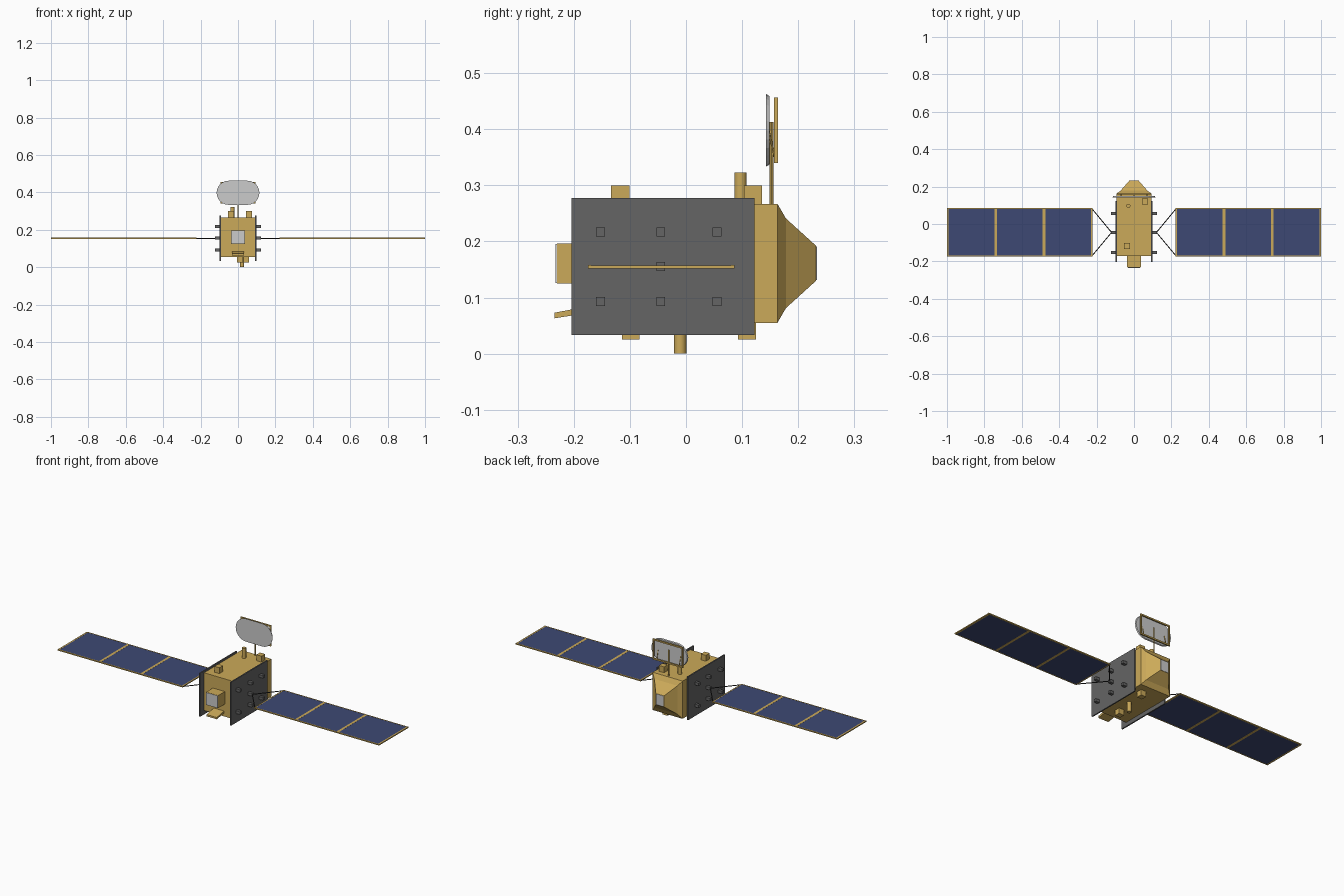
import bpy, bmesh, math
from mathutils import Vector

if "Cube" in bpy.data.objects:
    bpy.data.objects.remove(bpy.data.objects["Cube"])


def material(name, rgb):
    m = bpy.data.materials.new(name)
    m.diffuse_color = (*rgb, 1)
    m.use_nodes = True
    m.node_tree.nodes["Principled BSDF"].inputs["Base Color"].default_value = m.diffuse_color
    return m


GOLD = material("gold_foil", (0.60, 0.40, 0.10))
DARK = material("dark_grey", (0.13, 0.13, 0.13))
LIGHT = material("light_grey", (0.60, 0.60, 0.60))
BLUE = material("solar_blue", (0.048, 0.066, 0.175))
BLACK = material("black_rod", (0.03, 0.03, 0.03))


def finish(name, bm, mat):
    bmesh.ops.recalc_face_normals(bm, faces=bm.faces)
    me = bpy.data.meshes.new(name)
    bm.to_mesh(me)
    bm.free()
    me.materials.append(mat)
    ob = bpy.data.objects.new(name, me)
    bpy.context.collection.objects.link(ob)
    return ob


def box(name, x, y, z, mat):
    """Box from (min, max) ranges on each axis."""
    bm = bmesh.new()
    bmesh.ops.create_cube(bm, size=1)
    for v in bm.verts:
        v.co = [r[0] if c < 0 else r[1] for c, r in zip(v.co, (x, y, z))]
    return finish(name, bm, mat)


def rod(name, a, b, radius, mat, sides=8):
    """Cylinder between two points."""
    a, b = Vector(a), Vector(b)
    bm = bmesh.new()
    bmesh.ops.create_cone(bm, cap_ends=True, segments=sides, radius1=radius,
                          radius2=radius, depth=(b - a).length)
    q = (b - a).to_track_quat('Z', 'Y')
    for v in bm.verts:
        v.co = q @ v.co + (a + b) / 2
    ob = finish(name, bm, mat)
    if sides > 8:
        for p in ob.data.polygons:
            p.use_smooth = len(p.vertices) == 4
    return ob


def loft(name, rings, mat):
    """Skin a list of equal-length closed rings and cap both ends."""
    bm = bmesh.new()
    loops = [[bm.verts.new(p) for p in r] for r in rings]
    n = len(loops[0])
    for r, s in zip(loops, loops[1:]):
        for i in range(n):
            bm.faces.new((r[i], r[(i + 1) % n], s[(i + 1) % n], s[i]))
    bm.faces.new(loops[0])
    bm.faces.new(loops[-1])
    return finish(name, bm, mat)


def rect(y, hx, z0, z1):
    return [(-hx, y, z0), (hx, y, z0), (hx, y, z1), (-hx, y, z1)]


# body with stepped, tapering rear
loft("body", [rect(-0.17, 0.093, 0.055, 0.267), rect(0.163, 0.093, 0.055, 0.267),
              rect(0.178, 0.072, 0.081, 0.241), rect(0.232, 0.025, 0.13, 0.192)], GOLD)
box("rear_end_plate", (-0.024, 0.024), (0.23, 0.2335), (0.131, 0.191), LIGHT)

# front instrument box and its pale face
box("front_box", (-0.037, 0.037), (-0.23, -0.168), (0.125, 0.196), GOLD)
box("front_box_face", (-0.036, 0.036), (-0.2325, -0.229), (0.126, 0.195), LIGHT)

# tilted slab under the front
loft("front_slab", [rect(-0.234, 0.032, 0.063, 0.073),
                    rect(-0.165, 0.032, 0.074, 0.086)], GOLD)

# top and bottom fittings
box("top_front_box", (-0.053, -0.022), (-0.134, -0.101), (0.26, 0.3), GOLD)
box("top_rear_box", (0.042, 0.074), (0.103, 0.135), (0.26, 0.3), GOLD)
rod("top_cylinder", (-0.03, 0.097, 0.26), (-0.03, 0.097, 0.323), 0.011, GOLD, 20)
box("bottom_front_box", (-0.006, 0.026), (-0.114, -0.083), (0.025, 0.06), GOLD)
box("bottom_rear_box", (0.027, 0.059), (0.093, 0.125), (0.025, 0.06), GOLD)
rod("bottom_cylinder", (0.022, -0.0105, 0.0), (0.022, -0.0105, 0.06), 0.011, GOLD, 20)

# antenna mast, rear frame and reflector
rod("antenna_mast", (0, 0.1525, 0.26), (0, 0.1525, 0.413), 0.0035, GOLD)
for s, label in ((-1, "left"), (1, "right")):
    box("antenna_frame_" + label, sorted((s * 0.086, s * 0.094)), (0.157, 0.164),
        (0.34, 0.456), GOLD)
for z, label in ((0.34, "bottom"), (0.448, "top")):
    box("antenna_frame_" + label, (-0.094, 0.094), (0.157, 0.164), (z, z + 0.008), GOLD)
for x in (-0.07, 0.07):
    rod("antenna_strut", (x, 0.147, 0.398), (x, 0.16, 0.344), 0.002, GOLD)


def stadium(y, r, n=12):
    pts = []
    for s in (1, -1):
        for i in range(n + 1):
            a = -math.pi / 2 + math.pi * i / n
            pts.append((s * (0.05 + r * math.cos(a)), y, 0.398 + s * r * math.sin(a)))
    return pts


loft("antenna_reflector", [stadium(0.143, 0.0645), stadium(0.149, 0.061)], LIGHT)

# sides: radiator, studs, yoke and solar wing
Y0, Y1, ZW = -0.175, 0.086, 0.1545
for s, side in ((-1, "left"), (1, "right")):
    def sx(a, b):
        return sorted((s * a, s * b))

    box(side + "_radiator", sx(0.092, 0.099), (-0.204, 0.122), (0.033, 0.277), DARK)
    studs = [(y, z) for y in (-0.152, -0.045, 0.055) for z in (0.093, 0.217)]
    for y, z in studs + [(-0.045, 0.155)]:
        box(side + "_stud", sx(0.098, 0.123), (y - 0.008, y + 0.008),
            (z - 0.008, z + 0.008), DARK)
    for y in (Y0 + 0.004, Y1 - 0.004):
        rod(side + "_yoke_rod", (s * 0.12, -0.045, ZW), (s * 0.225, y, ZW), 0.0025, BLACK)

    # gold wing rails and cross bars around three blue panels
    for y in (Y0, Y1 - 0.006):
        box(side + "_wing_rail", sx(0.222, 1.0), (y, y + 0.006),
            (ZW - 0.003, ZW + 0.003), GOLD)
    for a, b in ((0.222, 0.229), (0.474, 0.488), (0.732, 0.746), (0.991, 1.0)):
        box(side + "_wing_bar", sx(a, b), (Y0, Y1), (ZW - 0.0028, ZW + 0.0028), GOLD)
    for a, b in ((0.228, 0.475), (0.487, 0.733), (0.745, 0.992)):
        box(side + "_solar_panel", sx(a, b), (Y0 + 0.005, Y1 - 0.005),
            (ZW - 0.0024, ZW + 0.0024), BLUE)
